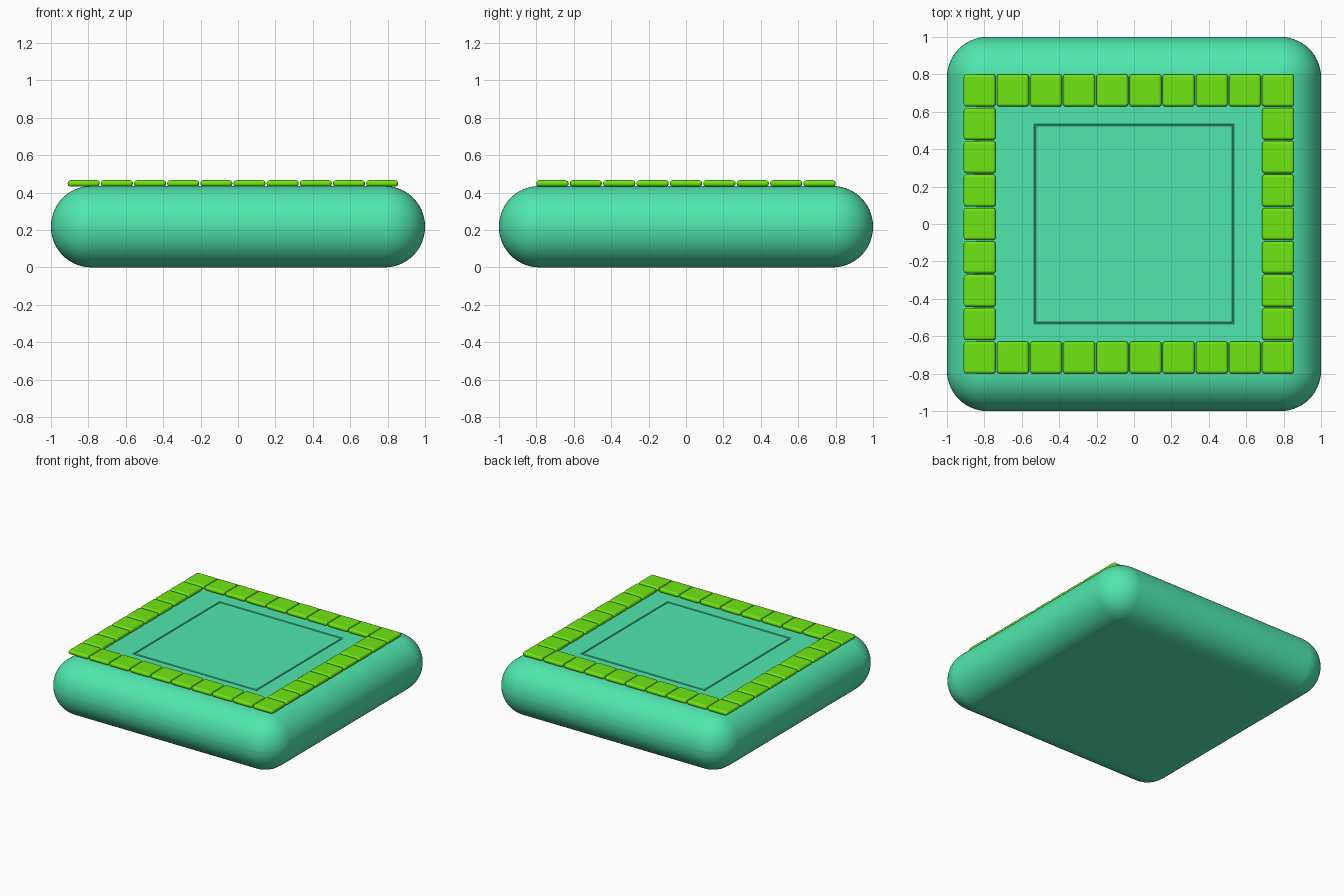
import bpy, bmesh

if "Cube" in bpy.data.objects:
    bpy.data.objects.remove(bpy.data.objects["Cube"], do_unlink=True)


def material(name, color):
    m = bpy.data.materials.new(name)
    m.use_nodes = True
    m.diffuse_color = color
    m.node_tree.nodes["Principled BSDF"].inputs["Base Color"].default_value = color
    return m


def rounded_box(size, radius, segments):
    bm = bmesh.new()
    bmesh.ops.create_cube(bm, size=1)
    bmesh.ops.scale(bm, vec=size, verts=bm.verts)
    bmesh.ops.bevel(bm, geom=bm.edges[:], offset=radius, segments=segments,
                    profile=0.5, affect='EDGES')
    return bm


def finish(bm, name, mat, location):
    mesh = bpy.data.meshes.new(name)
    bm.to_mesh(mesh)
    bm.free()
    mesh.materials.append(mat)
    obj = bpy.data.objects.new(name, mesh)
    bpy.context.collection.objects.link(obj)
    obj.location = location
    bpy.ops.object.select_all(action='DESELECT')
    obj.select_set(True)
    bpy.context.view_layer.objects.active = obj
    bpy.ops.object.shade_smooth_by_angle(angle=0.6)
    obj.modifiers.new("Even shading", 'WEIGHTED_NORMAL').keep_sharp = True
    return obj


teal = material("sea green", (0.08, 0.8, 0.42, 1))
lime = material("lime green", (0.16, 0.8, 0.006, 1))

# Cushion-shaped base with a thin square groove in its top
height, radius = 0.435, 0.216
bm = rounded_box((2, 2, height), radius, 14)
bm.normal_update()
top = max((f for f in bm.faces if f.normal.z > 0.99), key=lambda f: f.calc_area())
for width, depth in ((1 - radius - 0.535, 0), (0.003, -0.008), (0.006, 0), (0.003, 0.008)):
    bmesh.ops.inset_region(bm, faces=[top], thickness=width, depth=depth,
                           use_even_offset=True)
finish(bm, "base", teal, (0, 0, height / 2))

# Border of rounded tiles, a closed rectangle around the groove
columns, rows = 10, 9
pitch_x, pitch_y = 0.1773, 0.1785
tile_z = 0.449
first = None
for i in range(columns):
    for j in range(rows):
        if i not in (0, columns - 1) and j not in (0, rows - 1):
            continue
        spot = (-0.825 + i * pitch_x, (j - (rows - 1) / 2) * pitch_y, tile_z)
        if first is None:
            bm = rounded_box((0.171, 0.172, 0.034), 0.0155, 4)
            first = finish(bm, "border_tile", lime, spot)
        else:
            tile = first.copy()
            tile.location = spot
            bpy.context.collection.objects.link(tile)
